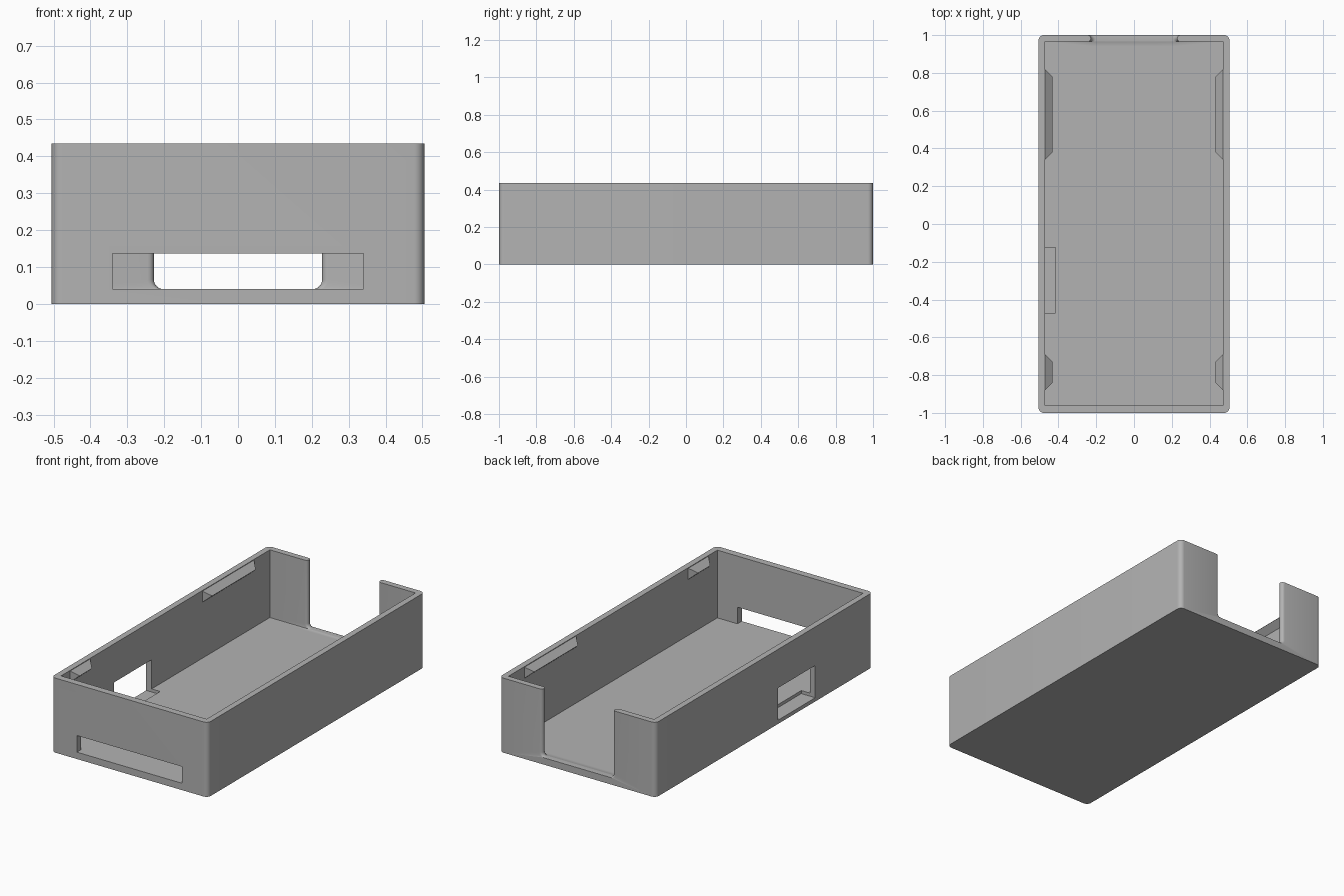
import bpy, bmesh
from math import sin, cos, pi

old = bpy.data.objects.get("Cube")
if old:
    bpy.data.objects.remove(old, do_unlink=True)

HX, HY, H = 0.505, 1.0, 0.435       # outer half sizes and height
IX, FLOOR = 0.47, 0.04              # inner half width, floor thickness
Y_IN, Y_BACK = -0.96, 0.965         # inner end walls

grey = bpy.data.materials.new("plain grey")
grey.use_nodes = True
colour = (0.45, 0.45, 0.45, 1)
grey.diffuse_color = colour
grey.node_tree.nodes["Principled BSDF"].inputs["Base Color"].default_value = colour


def finish(name, bm):
    bmesh.ops.recalc_face_normals(bm, faces=bm.faces)
    mesh = bpy.data.meshes.new(name)
    bm.to_mesh(mesh)
    bm.free()
    mesh.materials.append(grey)
    ob = bpy.data.objects.new(name, mesh)
    bpy.context.collection.objects.link(ob)
    return ob


def loft(name, rings):
    """Skin a closed solid through rings of equal length."""
    bm = bmesh.new()
    rows = [[bm.verts.new(p) for p in ring] for ring in rings]
    n = len(rows[0])
    for a, b in zip(rows, rows[1:]):
        for i in range(n):
            j = (i + 1) % n
            bm.faces.new((a[i], a[j], b[j], b[i]))
    bm.faces.new(rows[0])
    bm.faces.new(rows[-1])
    return finish(name, bm)


def box(name, x0, x1, y0, y1, z0, z1):
    ring = [(x0, y0), (x1, y0), (x1, y1), (x0, y1)]
    return loft(name, [[(x, y, z) for x, y in ring] for z in (z0, z1)])


def cut(target, cutter):
    mod = target.modifiers.new("cut", "BOOLEAN")
    mod.operation, mod.solver, mod.object = "DIFFERENCE", "EXACT", cutter
    cutter.hide_render = True
    bpy.context.view_layer.objects.active = target
    bpy.ops.object.modifier_apply(modifier=mod.name)
    bpy.data.objects.remove(cutter, do_unlink=True)


# Outer block with rounded upright corners
R, STEPS = 0.028, 8
outline = []
for k, (sx, sy) in enumerate([(1, 1), (-1, 1), (-1, -1), (1, -1)]):
    for i in range(STEPS + 1):
        a = (k + i / STEPS) * pi / 2
        outline.append((sx * (HX - R) + R * cos(a), sy * (HY - R) + R * sin(a)))
case = loft("case_body", [[(x, y, z) for x, y in outline] for z in (0, H)])

# Cavity, front slot, side window with its floor recess
cut(case, box("cavity", -IX, IX, Y_IN, Y_BACK, FLOOR, 0.6))
cut(case, box("front_slot", -0.34, 0.34, -1.1, -0.94, FLOOR, 0.137))
cut(case, box("side_window", -0.6, -0.415, -0.47, -0.125, 0.022, 0.21))


# Back opening: rounded bottom corners, rounded upright wall ends
def notch_ring(y, w, r=0.026):
    half = [(w - r + r * sin(i * pi / 12), FLOOR + r - r * cos(i * pi / 12))
            for i in range(7)] + [(w, 0.6)]
    pts = half + [(-x, z) for x, z in reversed(half)]
    return [(x, y, z) for x, z in pts]


mid, rad = (Y_BACK + HY) / 2, (HY - Y_BACK) / 2
stations = [(0.94, 0.228 + rad)]
for i in range(9):
    a = -pi / 2 + i * pi / 8
    stations.append((mid + rad * sin(a), 0.228 + rad * (1 - cos(a))))
stations.append((1.1, 0.228 + rad))
cut(case, loft("back_opening", [notch_ring(y, w) for y, w in stations]))

bpy.ops.object.select_all(action="DESELECT")
case.select_set(True)
bpy.context.view_layer.objects.active = case
bpy.ops.object.shade_smooth_by_angle(angle=0.6)

# Wedge-shaped snap ridges just under the rim, with tapered ends
for side, label in ((1, "left"), (-1, "right")):
    for where, y0, y1 in (("back", 0.34, 0.82), ("front", -0.88, -0.69)):
        bm = bmesh.new()
        for x, z, inset in ((0.472, H - 0.002, 0), (0.472, 0.365, 0), (0.432, 0.4, 0.039)):
            for y in (y0 + inset, y1 - inset):
                bm.verts.new((side * x, y, z))
        bmesh.ops.convex_hull(bm, input=bm.verts)
        finish(f"{where}_{label}_snap_ridge", bm)
